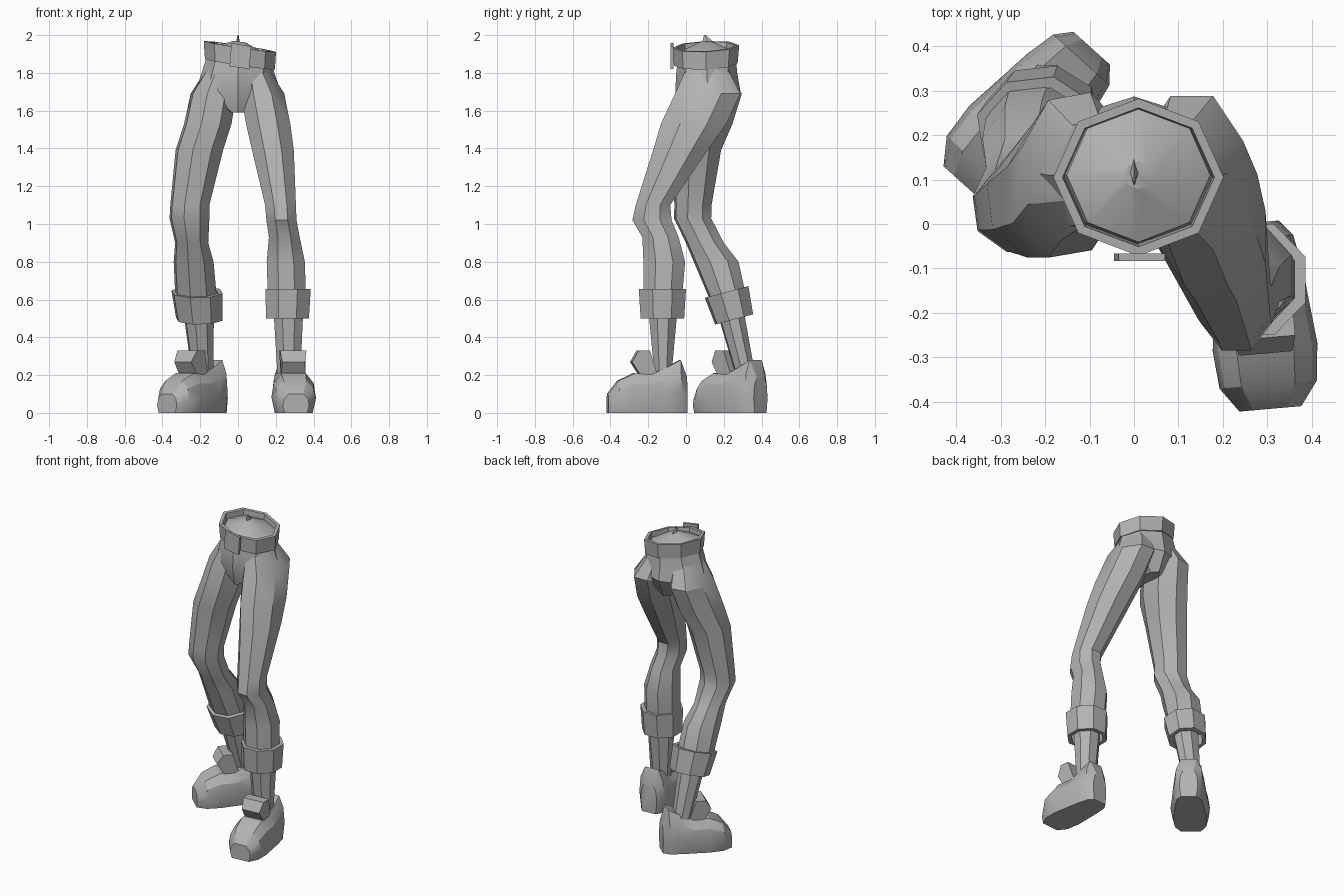
import bpy, bmesh
from math import sin, cos, pi, radians
from mathutils import Vector

cube = bpy.data.objects.get("Cube")
if cube:
    bpy.data.objects.remove(cube, do_unlink=True)

grey = bpy.data.materials.new("plain_grey")
grey.use_nodes = True
colour = (0.45, 0.45, 0.45, 1)
grey.diffuse_color = colour
grey.node_tree.nodes["Principled BSDF"].inputs["Base Color"].default_value = colour


def loft(name, rings, caps=True, closed=False, angle=25):
    """Skin a list of equal-length point rings into one object."""
    bm = bmesh.new()
    loops = [[bm.verts.new(p) for p in ring] for ring in rings]
    pairs = list(zip(loops, loops[1:]))
    if closed:
        pairs.append((loops[-1], loops[0]))
    for a, b in pairs:
        n = len(a)
        for i in range(n):
            j = (i + 1) % n
            bm.faces.new((a[i], a[j], b[j], b[i]))
    if caps and not closed:
        bm.faces.new(loops[0])
        bm.faces.new(loops[-1])
    bmesh.ops.recalc_face_normals(bm, faces=bm.faces)
    mesh = bpy.data.meshes.new(name)
    bm.to_mesh(mesh)
    bm.free()
    mesh.materials.append(grey)
    obj = bpy.data.objects.new(name, mesh)
    bpy.context.collection.objects.link(obj)
    bpy.ops.object.select_all(action="DESELECT")
    obj.select_set(True)
    bpy.context.view_layer.objects.active = obj
    bpy.ops.object.shade_smooth_by_angle(angle=radians(angle))
    return obj


def ring(x, y, z, rx, ry, phase=22.5, slope=(0, 0), sides=8):
    """Elliptical ring, tilted by a slope along x and y."""
    pts = []
    for k in range(sides):
        a = radians(phase) + 2 * pi * k / sides
        dx, dy = rx * cos(a) * 1.04, ry * sin(a) * 1.04
        pts.append((x + dx, y + dy, z + slope[0] * dx + slope[1] * dy))
    return pts


def band(name, low, high, thick, phase, slope):
    """Hollow strap between two rings (x, y, z, rx, ry)."""
    def inner(r):
        return (*r[:3], r[3] - thick, r[4] - thick)
    loft(name, [ring(*r, phase, slope) for r in (low, high, inner(high), inner(low))],
         closed=True, angle=15)


# Trouser seat, with a shallow domed top
tilt = (-0.15, 0)
loft("trouser_seat", [
    ring(0.01, 0.11, 1.965, 0.03, 0.03, 0, tilt),
    ring(0.01, 0.11, 1.91, 0.155, 0.145, 0, tilt),
    ring(0, 0.11, 1.8, 0.185, 0.155, 0),
    ring(0, 0.115, 1.71, 0.215, 0.165, 0),
    ring(0, 0.1, 1.59, 0.045, 0.13, 0)])

# Small upright fold in the waist
loft("waist_fold", [ring(0.0, 0.13, 1.93, 0.015, 0.05, 0, sides=4),
                    ring(0.0, 0.1, 2.0, 0.003, 0.005, 0, sides=4)])

# Belt and buckle
band("belt", (0.01, 0.105, 1.845, 0.178, 0.162), (0.01, 0.105, 1.94, 0.184, 0.17),
     0.02, 0, (-0.15, 0.04))
buckle = [(-0.045, 1.835), (0.06, 1.82), (0.07, 1.94), (-0.035, 1.958)]
loft("buckle", [[(x, y, z) for x, z in buckle] for y in (-0.083, -0.066)])

# Trouser legs
left_rings = [
    (0.09, 0.11, 1.83, 0.07, 0.11),
    (0.13, 0.115, 1.69, 0.12, 0.18),
    (0.16, 0.04, 1.53, 0.122, 0.18),
    (0.185, -0.03, 1.39, 0.115, 0.15),
    (0.225, -0.175, 1.1, 0.085, 0.095),
    (0.23, -0.18, 1.02, 0.083, 0.108),
    (0.245, -0.135, 0.93, 0.085, 0.1),
    (0.253, -0.115, 0.8, 0.105, 0.115),
    (0.26, -0.125, 0.58, 0.105, 0.105)]
right_rings = [
    (-0.09, 0.11, 1.83, 0.07, 0.11),
    (-0.13, 0.13, 1.69, 0.12, 0.165),
    (-0.16, 0.085, 1.53, 0.125, 0.16),
    (-0.205, 0.055, 1.39, 0.125, 0.13),
    (-0.255, 0.037, 1.1, 0.103, 0.098),
    (-0.257, 0.035, 1.03, 0.105, 0.098),
    (-0.245, 0.1, 0.9, 0.087, 0.1),
    (-0.235, 0.16, 0.8, 0.105, 0.118),
    (-0.22, 0.23, 0.58, 0.11, 0.095)]
loft("left_trouser_leg", [ring(*r, 22.5) for r in left_rings], angle=30)
loft("right_trouser_leg", [ring(*r, -15) for r in right_rings], angle=30)

# Rolled cuffs
band("left_cuff", (0.262, -0.125, 0.5, 0.118, 0.12), (0.265, -0.125, 0.655, 0.125, 0.13),
     0.025, 22.5, (0, 0))
band("right_cuff", (-0.205, 0.255, 0.495, 0.122, 0.1), (-0.217, 0.215, 0.64, 0.135, 0.115),
     0.025, -15, (0, 0.27))

# Ankles
loft("left_ankle", [ring(0.266, -0.122, 0.6, 0.085, 0.085),
                    ring(0.27, -0.122, 0.18, 0.062, 0.045)], angle=15)
loft("right_ankle", [ring(-0.213, 0.22, 0.6, 0.085, 0.075, -15),
                     ring(-0.185, 0.32, 0.18, 0.055, 0.05, -15)], angle=15)

# Shoes: (distance from heel, half width, top height) along the sole
shoe = [(0, 0.055, 0.19), (0.035, 0.085, 0.28), (0.11, 0.1, 0.24), (0.19, 0.108, 0.205),
        (0.28, 0.118, 0.21), (0.365, 0.11, 0.17), (0.42, 0.07, 0.1)]
outline = [(-0.85, 0), (0.85, 0), (1, 0.4), (0.9, 0.75), (0.55, 1),
           (-0.55, 1), (-0.9, 0.75), (-1, 0.4)]
# Tongue: a flap leaning forward over the instep
tongue = [(0.15, 0.055, 0.17), (0.2, 0.07, 0.33), (0.26, 0.07, 0.33),
          (0.295, 0.06, 0.27), (0.25, 0.065, 0.2)]


def make_shoe(side, heel, degrees):
    a = radians(degrees)
    ahead, across = Vector((sin(a), -cos(a), 0)), Vector((cos(a), sin(a), 0))

    def place(u, w, z):
        return Vector((*heel, z)) + ahead * u + across * w
    loft(side + "_shoe", [[place(u, w * half, h * top) for w, h in outline]
                          for u, half, top in shoe], angle=28)
    loft(side + "_shoe_tongue", [[place(u, s * half, z) for u, half, z in tongue]
                                 for s in (-1, 1)])


make_shoe("left", (0.27, 0.003), 5)
make_shoe("right", (-0.095, 0.395), -42)
